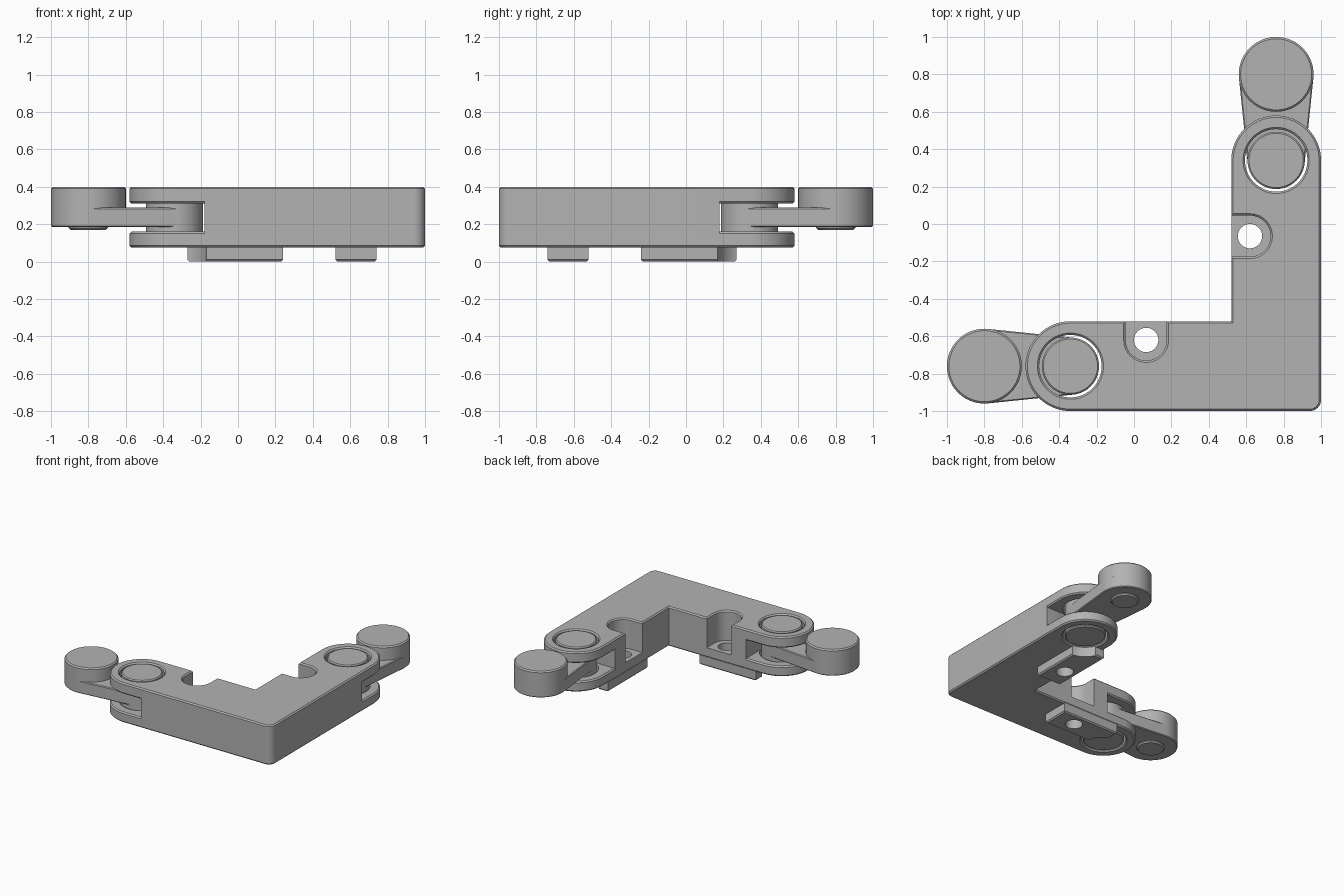
import bpy, bmesh
from math import sin, cos, pi, acos, radians
from mathutils import Vector

cube = bpy.data.objects.get("Cube")
if cube:
    bpy.data.objects.remove(cube, do_unlink=True)

grey = bpy.data.materials.new("mid grey")
grey.use_nodes = True
grey.diffuse_color = (0.45, 0.45, 0.45, 1)
grey.node_tree.nodes["Principled BSDF"].inputs["Base Color"].default_value = (0.45, 0.45, 0.45, 1)

HINGE, ROLLER, BOLT = (-0.34, -0.76), (-0.8, -0.76), (0.065, -0.62)
BOTTOM, TOP, C = 0.075, 0.40, 0.01      # body heights and chamfer


def arc(centre, r, a0, a1, n=32):
    """Points along an arc, angles in degrees."""
    angles = [radians(a0 + (a1 - a0) * i / n) for i in range(n + 1)]
    return [(centre[0] + r * cos(a), centre[1] + r * sin(a)) for a in angles]


def circle(centre, r):
    return arc(centre, r, 0, 360, 64)[:-1]


def swap(points):
    """Reflect an outline across the diagonal of the corner."""
    return [(-y, -x) for x, y in reversed(points)]


def inset(points, d):
    """Move a counter-clockwise outline inward by d."""
    result = []
    for i, p in enumerate(points):
        p = Vector(p)
        e1 = (p - Vector(points[i - 1])).normalized()
        e2 = (Vector(points[(i + 1) % len(points)]) - p).normalized()
        n1, n2 = Vector((-e1.y, e1.x)), Vector((-e2.y, e2.x))
        result.append(p + (n1 + n2) * d / (1 + n1.dot(n2)))
    return result


def loft(name, outline, layers):
    """Solid through (height, inset) layers of one outline."""
    bm = bmesh.new()
    rings = [[bm.verts.new((p[0], p[1], z)) for p in inset(outline, d)] for z, d in layers]
    n = len(outline)
    for low, high in zip(rings, rings[1:]):
        for i in range(n):
            j = (i + 1) % n
            bm.faces.new((low[i], low[j], high[j], high[i]))
    bm.faces.new(rings[0][::-1])
    bm.faces.new(rings[-1])
    mesh = bpy.data.meshes.new(name)
    bm.to_mesh(mesh)
    bm.free()
    mesh.materials.append(grey)
    obj = bpy.data.objects.new(name, mesh)
    bpy.context.collection.objects.link(obj)
    return obj


def chamfered(z0, z1, c=C):
    return [(z0, c), (z0 + c, 0), (z1 - c, 0), (z1, c)]


def finish(obj, cutters=()):
    """Cut the part and shade it."""
    bpy.ops.object.select_all(action='DESELECT')
    obj.select_set(True)
    bpy.context.view_layer.objects.active = obj
    for cutter in cutters:
        mod = obj.modifiers.new("cut", 'BOOLEAN')
        mod.operation, mod.solver, mod.object = 'DIFFERENCE', 'EXACT', cutter
        bpy.ops.object.modifier_apply(modifier=mod.name)
    bpy.ops.object.shade_smooth_by_angle(angle=radians(30))


# Outlines for one arm
clevis_shape = arc(HINGE, 0.24, 90, 270) + [(-0.14, -1), (-0.14, -0.52)]
pocket_shape = arc(BOLT, 0.11, 180, 360) + [(0.175, -0.4), (-0.045, -0.4)]
tab_shape = [(-0.27, -0.74), (0.24, -0.74), (0.24, -0.52), (-0.27, -0.52)]
R_ROLLER, R_PIN = 0.2, 0.153
tangent = acos((R_ROLLER - R_PIN) / (HINGE[0] - ROLLER[0])) * 180 / pi
lever_shape = (arc(HINGE, R_PIN, -tangent, tangent)
               + arc(ROLLER, R_ROLLER, tangent, 360 - tangent))

body_cutters, helpers = [], []
for side, place in (("right", lambda p: p), ("back", swap)):
    # Cutters
    hinge_hole = loft("hinge_hole", place(circle(HINGE, 0.167)),
                      [(BOTTOM - C, -2 * C), (BOTTOM + C, 0), (TOP - C, 0), (TOP + C, -2 * C)])
    bolt_hole = loft("bolt_hole", place(circle(BOLT, 0.065)), [(-0.1, 0), (0.3, 0)])
    pocket = loft("pocket", place(pocket_shape), [(0.155, 0), (TOP - C, 0), (TOP + C, -2 * C)])
    tab_relief = loft("tab_relief", place(circle(HINGE, 0.172)), [(-0.1, 0), (0.2, 0)])
    body_cutters += [hinge_hole, pocket, bolt_hole]
    helpers += [hinge_hole, pocket, bolt_hole, tab_relief]

    # Fork plates above and below the lever
    finish(loft(side + "_fork_lower", place(clevis_shape), chamfered(BOTTOM, 0.16)), [hinge_hole])
    finish(loft(side + "_fork_upper", place(clevis_shape), chamfered(0.31, TOP)), [hinge_hole])

    # Mounting tab under the body
    finish(loft(side + "_tab", place(tab_shape), [(0, C), (C, 0), (BOTTOM + 0.005, 0)]),
           [tab_relief, bolt_hole])

    # Swinging lever, hinge pin and end roller
    finish(loft(side + "_lever", place(lever_shape), chamfered(0.185, 0.288, 0.006)))
    finish(loft(side + "_hinge_pin", place(circle(HINGE, R_PIN)), chamfered(BOTTOM, TOP, 0.008)))
    finish(loft(side + "_roller", place(circle(ROLLER, R_ROLLER)), chamfered(0.185, TOP)))
    finish(loft(side + "_roller_boss", place(circle(ROLLER, 0.105)),
                [(0.17, C), (0.18, 0), (0.2, 0)]))

# Corner body
body_shape = ([(-0.18, -1)] + arc((0.94, -0.94), 0.06, -90, 0, 12)
              + [(1, 0.18), (0.52, 0.18), (0.52, -0.52), (-0.18, -0.52)])
finish(loft("corner_body", body_shape, chamfered(BOTTOM, TOP)), body_cutters)

for helper in helpers:
    bpy.data.objects.remove(helper, do_unlink=True)
